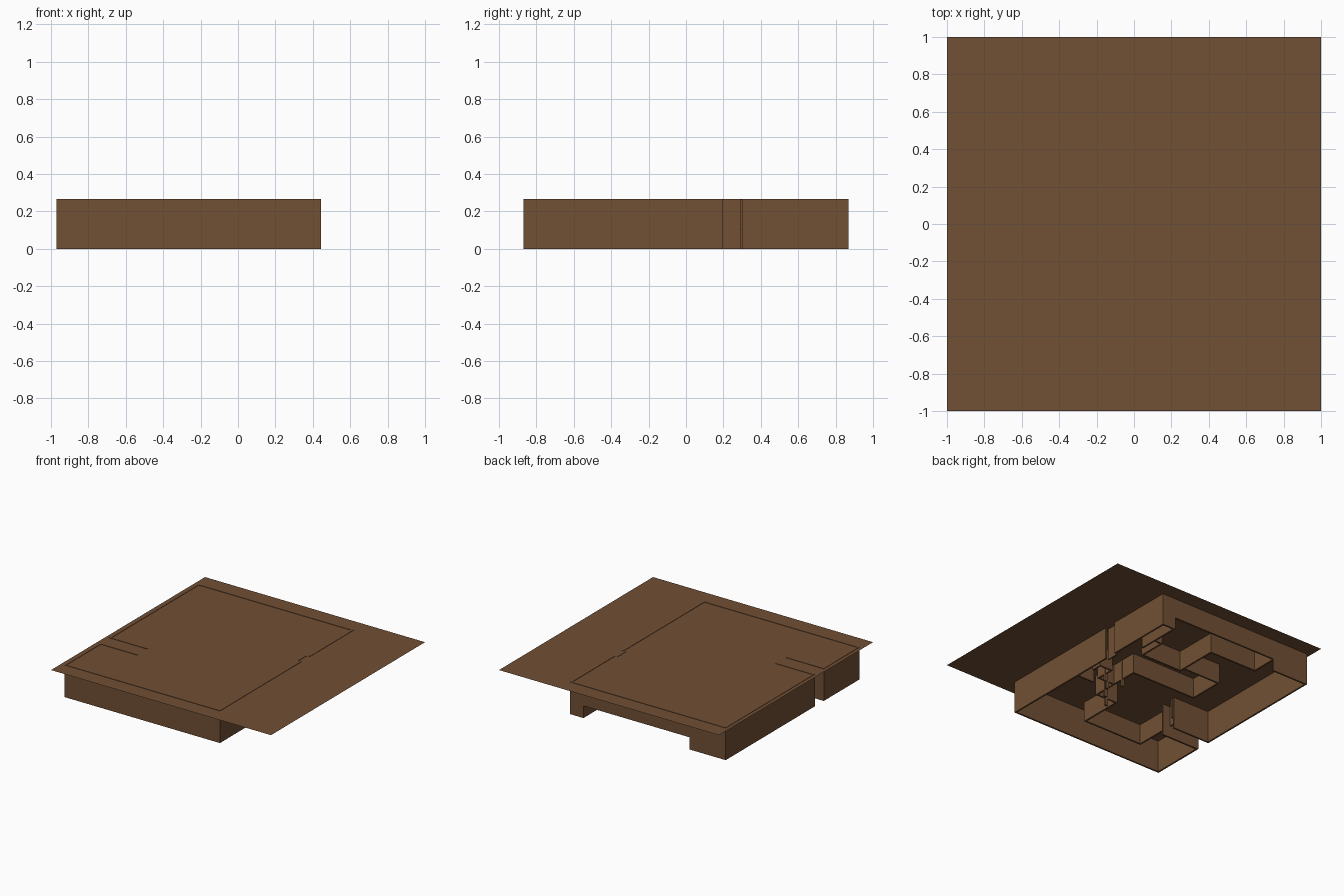
import bpy, math
from mathutils import Vector

if "Cube" in bpy.data.objects:
    bpy.data.objects.remove(bpy.data.objects["Cube"])

TOP, SLAB, LOW, T = 0.266, 0.263, 0.10, 0.014

brown = bpy.data.materials.new("wood brown")
brown.diffuse_color = (0.165, 0.079, 0.035, 1)
brown.use_nodes = True
brown.node_tree.nodes["Principled BSDF"].inputs["Base Color"].default_value = brown.diffuse_color

def finish(name, verts, faces):
    me = bpy.data.meshes.new(name)
    me.from_pydata(verts, [], faces)
    me.materials.append(brown)
    ob = bpy.data.objects.new(name, me)
    bpy.context.collection.objects.link(ob)
    return ob

def walls(name, pts, z0, z1, t=T):
    """Straight wall panels of thickness t along a plan polyline."""
    verts, faces = [], []
    for p, q in zip(pts, pts[1:]):
        a, b = Vector(p), Vector(q)
        d = (b - a).normalized() * (t / 2)
        n = Vector((-d.y, d.x))
        ring = [a - d - n, b + d - n, b + d + n, a - d + n]
        k = len(verts)
        verts += [(c.x, c.y, z) for z in (z0, z1) for c in ring]
        faces += [(k+3, k+2, k+1, k), (k+4, k+5, k+6, k+7)]
        faces += [(k+i, k+(i+1) % 4, k+4+(i+1) % 4, k+4+i) for i in range(4)]
    return finish(name, verts, faces)

# Thin square slab lying over the walls
finish("slab", [(-1, -1, SLAB), (1, -1, SLAB), (1, 1, SLAB), (-1, 1, SLAB)], [(0, 1, 2, 3)])

# Outer walls, with a doorway on the right and a passage on the left
L, R, F, B = -0.963, 0.438, -0.863, 0.863
walls("outer_wall_back_right", [(R, 0.307), (R, B), (0.33, B)], 0, TOP)
walls("outer_wall_front", [(R, 0.19), (R, F), (L, F), (L, -0.41), (-0.63, -0.41)], 0, TOP)
walls("outer_wall_left", [(-0.65, B), (L, B), (L, -0.28), (-0.63, -0.28)], 0, TOP)
walls("back_lintel", [(0.33, B), (-0.65, B)], LOW, TOP)
walls("door_panel", [(R - 0.025, 0.20), (R - 0.025, 0.29)], 0, TOP, 0.01)

# Full height returns inside
walls("back_return", [(0.33, B), (0.33, 0.5)], 0, SLAB)
walls("side_return", [(R, -0.14), (0.29, -0.14)], 0, SLAB)

# Shallow stepped walls hanging under the slab
walls("back_room", [(-0.65, B), (-0.65, 0.64), (-0.22, 0.64), (-0.22, 0.28),
                    (0.15, 0.28), (0.15, 0.5), (0.33, 0.5)], LOW, SLAB)
walls("middle_room", [(-0.22, 0.32), (-0.56, 0.32), (-0.56, 0.03), (0.03, 0.03)], LOW, SLAB)
walls("front_room", [(-0.63, -0.30), (-0.70, -0.30), (-0.70, -0.76), (-0.16, -0.76),
                     (-0.16, -0.40), (0.03, -0.40), (0.03, 0.03)], LOW, SLAB)
walls("side_steps", [(0.03, -0.20), (0.18, -0.20), (0.18, -0.05), (0.29, -0.05),
                     (0.29, -0.14)], LOW, SLAB)

# Slim posts beside the steps
for i, (x, y) in enumerate([(0.03, -0.3), (0.1, -0.2), (0.18, -0.12), (0.03, -0.1), (-0.06, -0.4)]):
    walls("post_%d" % (i + 1), [(x - 0.005, y), (x + 0.005, y)], 0.04, SLAB, 0.016)
